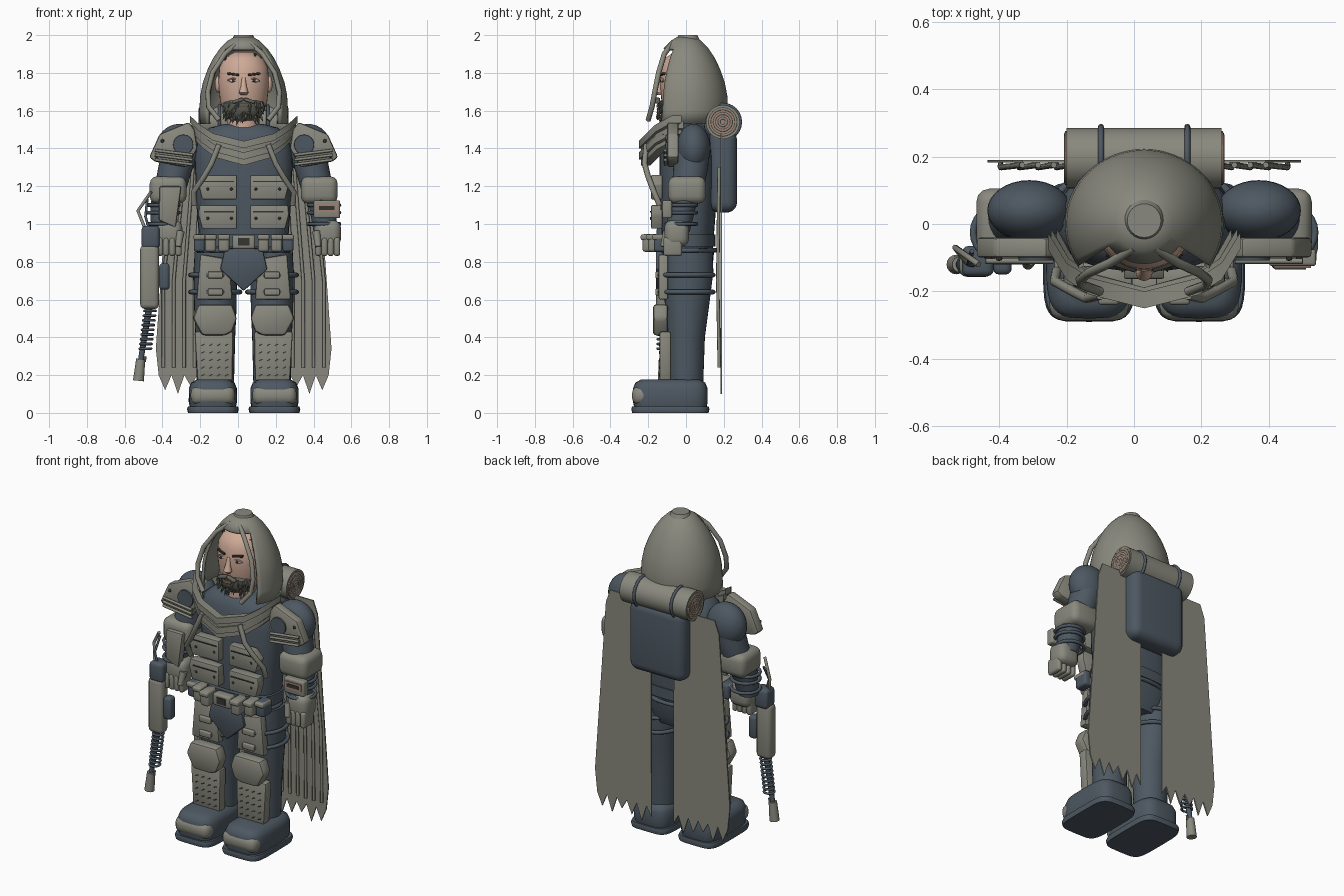
import bpy, bmesh, math, random
from mathutils import Vector

random.seed(4)
cube = bpy.data.objects.get("Cube")
if cube:
    bpy.data.objects.remove(cube, do_unlink=True)
MID = 0.03  # body centre line
SIDES = (("right", -1), ("left", 1))


def colour(name, *rgb):
    m = bpy.data.materials.new(name)
    m.use_nodes = True
    m.diffuse_color = (*rgb, 1)
    m.node_tree.nodes["Principled BSDF"].inputs["Base Color"].default_value = (*rgb, 1)
    return m


GREY = colour("drab grey", .25, .25, .21)
BLUE = colour("slate blue", .075, .098, .122)
SKIN = colour("skin", .62, .40, .31)
DARK = colour("charcoal", .035, .035, .032)
HAIR = colour("beard grey", .13, .13, .11)
WHITE = colour("eye white", .6, .58, .52)
RUST = colour("dusty brown", .36, .22, .17)


def make(name, bm, mat, angle=.6):
    bmesh.ops.recalc_face_normals(bm, faces=bm.faces[:])
    me = bpy.data.meshes.new(name)
    bm.to_mesh(me)
    bm.free()
    me.materials.append(mat)
    me.shade_smooth()
    me.set_sharp_from_angle(angle=angle)
    ob = bpy.data.objects.new(name, me)
    bpy.context.collection.objects.link(ob)
    return ob


def box(name, loc, size, mat, bevel=0, rot=(0, 0, 0), seg=3):
    bm = bmesh.new()
    bmesh.ops.create_cube(bm, size=1)
    bmesh.ops.scale(bm, vec=size, verts=bm.verts)
    if bevel:
        bmesh.ops.bevel(bm, geom=bm.edges[:], offset=bevel, segments=seg, profile=.5, affect='EDGES')
    ob = make(name, bm, mat)
    ob.location, ob.rotation_euler = loc, rot
    return ob


def ball(name, loc, size, mat, n=16):
    bm = bmesh.new()
    bmesh.ops.create_uvsphere(bm, u_segments=n, v_segments=n // 2, radius=1)
    bmesh.ops.scale(bm, vec=size, verts=bm.verts)
    ob = make(name, bm, mat, 1)
    ob.location = loc
    return ob


def rod(name, a, b, r1, r2, mat, n=16):
    a, b = Vector(a), Vector(b)
    bm = bmesh.new()
    bmesh.ops.create_cone(bm, cap_ends=True, segments=n, radius1=r1, radius2=r2, depth=(b - a).length)
    ob = make(name, bm, mat)
    ob.location = (a + b) / 2
    ob.rotation_euler = (b - a).to_track_quat('Z', 'Y').to_euler()
    return ob


def loft(name, rings, mat, power=1, n=32, skip=None):
    """Stacked oval rings (x, y, z, rx, ry)."""
    bm = bmesh.new()
    bend = lambda v: math.copysign(abs(v) ** power, v)
    rows = []
    for x, y, z, rx, ry in rings:
        turn = [math.tau * i / n for i in range(n)]
        rows.append([bm.verts.new((x + rx * bend(math.cos(t)), y + ry * bend(math.sin(t)), z)) for t in turn])
    for lo, hi in zip(rows, rows[1:]):
        for i in range(n):
            j = (i + 1) % n
            if not (skip and skip(i / n, hi[i].co.z)):
                bm.faces.new((lo[i], lo[j], hi[j], hi[i]))
    if not skip:
        bm.faces.new(rows[0])
    bm.faces.new(rows[-1])
    return make(name, bm, mat, .7)


def plate(name, pts, y, thick, mat, bevel=0):
    """Outline in x and z, front at y, extruded backwards."""
    bm = bmesh.new()
    f = bm.faces.new([bm.verts.new((x, y, z)) for x, z in pts])
    out = bmesh.ops.extrude_face_region(bm, geom=[f])
    verts = [g for g in out["geom"] if isinstance(g, bmesh.types.BMVert)]
    bmesh.ops.translate(bm, vec=(0, thick, 0), verts=verts)
    if bevel:
        bmesh.ops.bevel(bm, geom=bm.edges[:], offset=bevel, segments=2, profile=.5, affect='EDGES')
    return make(name, bm, mat, .5)


def ribbon(name, pts, h, t, mat):
    """Flat band with a rectangular section in y and z."""
    bm = bmesh.new()
    rows = [[bm.verts.new((x, y + a * t, z + b * h)) for a, b in ((-1, -1), (1, -1), (1, 1), (-1, 1))]
            for x, y, z in pts]
    for p, q in zip(rows, rows[1:]):
        for i in range(4):
            bm.faces.new((p[i], p[i - 1], q[i - 1], q[i]))
    bm.faces.new(rows[0])
    bm.faces.new(rows[-1])
    return make(name, bm, mat)


def tube(name, pts, r, mat, loop=False):
    cu = bpy.data.curves.new(name, 'CURVE')
    cu.dimensions, cu.bevel_depth, cu.bevel_resolution, cu.use_fill_caps = '3D', r, 2, True
    sp = cu.splines.new('POLY')
    sp.points.add(len(pts) - 1)
    for p, co in zip(sp.points, pts):
        p.co = (*co, 1)
    sp.use_cyclic_u, sp.use_smooth = loop, True
    cu.materials.append(mat)
    ob = bpy.data.objects.new(name, cu)
    bpy.context.collection.objects.link(ob)


def ring(name, c, ra, rb, r, mat, axis="z"):
    turn = [math.tau * i / 24 for i in range(24)]
    if axis == "z":
        pts = [(c[0] + ra * math.cos(t), c[1] + rb * math.sin(t), c[2]) for t in turn]
    else:
        pts = [(c[0], c[1] + ra * math.cos(t), c[2] + rb * math.sin(t)) for t in turn]
    tube(name, pts, r, mat, True)


# Torso, pelvis and neck
loft("torso", [(MID, .01, z, a, b) for z, a, b in ((.84, .23, .13), (1.1, .25, .15), (1.35, .26, .15),
     (1.46, .24, .14), (1.51, .18, .11), (1.53, .1, .08))], BLUE, .8)
loft("pelvis", [(MID, .01, z, a, b) for z, a, b in ((.7, .17, .1), (.76, .23, .13), (.87, .24, .14))], BLUE, .8)
loft("neck", [(MID, -.02, z, .085, .08) for z in (1.48, 1.58)], SKIN)
plate("front_flap", [(MID + x, z) for x, z in ((-.1, .87), (.1, .87), (.125, .76), (0, .645), (-.125, .76))],
      -.16, .04, BLUE, .008)

# Belt and pouches
loft("belt", [(MID, .0, z, .25, .155) for z in (.88, .945)], BLUE, .8)
ring("rear_strap", (MID, .01, .86), .24, .15, .012, BLUE)
box("buckle", (MID, -.18, .905), (.12, .06, .075), GREY, .012)
box("buckle_inset", (MID, -.21, .905), (.06, .008, .04), DARK)
for side, s in SIDES:
    for k, x in enumerate((.105, .175, .235)):
        y = -.185 + .03 * k
        box(side + "_pouch", (MID + s * x, y, .9), (.058, .09, .095), BLUE if k == 2 else GREY, .015)
        box(side + "_pouch_flap", (MID + s * x, y - .01, .93), (.062, .09, .03), GREY, .01)

# Hood with an open front, cap and free-standing rim
prof = ((1.53, .232), (1.6, .235), (1.68, .23), (1.75, .216), (1.82, .19), (1.88, .16), (1.93, .125), (1.97, .085), (1.99, .05))
hood = loft("hood", [(MID, -.01 if z < 1.6 else 0, z, r, r * .95) for z, r in prof], GREY, 1, 64,
            lambda turn, z: abs(turn + 1 / 128 - .75) < .155 and z < 1.94)
sol = hood.modifiers.new("thickness", 'SOLIDIFY')
sol.thickness, sol.offset = .018, -1
rod("hood_cap", (MID, .01, 1.975), (MID, .01, 2), .062, .05, GREY, 24)
for side, s in SIDES:
    rim = ((.03, -.07, 1.96), (.1, -.115, 1.9), (.165, -.145, 1.8), (.19, -.165, 1.7), (.185, -.18, 1.62), (.13, -.2, 1.55))
    tube(side + "_hood_rim", [(MID + s * x, y, z) for x, y, z in rim], .014, GREY)

# Head and face
loft("head", [(MID, -.02, z, r, r * .88) for z, r in ((1.54, .06), (1.58, .1), (1.65, .125), (1.75, .135),
     (1.83, .128), (1.88, .1), (1.91, .05))], SKIN)
loft("beard", [(MID, -.045, z, r, r * .9) for z, r in ((1.54, .05), (1.56, .085), (1.6, .11), (1.64, .113),
     (1.655, .1))], HAIR)
for i in range(50):
    t, z = random.uniform(-1.3, 1.3), random.uniform(1.55, 1.65)
    r = .065 + min(z - 1.54, .045)
    p = Vector((MID + r * math.sin(t), -.045 - r * .9 * math.cos(t), z))
    rod("beard_tuft", p, p + Vector((.012 * math.sin(t), -.015, -.028)), .008, .001, HAIR, 5)
box("mouth", (MID, -.15, 1.625), (.05, .012, .012), RUST, .003)
loft("nose", [(MID, y, z, a, b) for z, y, a, b in ((1.682, -.14, .016, .012), (1.695, -.145, .025, .024),
     (1.73, -.14, .015, .015), (1.775, -.13, .011, .01))], SKIN, 1, 12)
for side, s in SIDES:
    x = MID + s * .055
    box(side + "_moustache", (MID + s * .03, -.15, 1.653), (.06, .025, .018), HAIR, .006, (0, s * .3, 0))
    ball(side + "_eye", (x, -.122, 1.76), (.026, .012, .011), WHITE)
    ball(side + "_pupil", (x, -.132, 1.76), (.009, .005, .009), DARK, 8)
    tube(side + "_eyelid", [(x - .03, -.124, 1.76), (x, -.134, 1.773), (x + .03, -.12, 1.758)], .004, SKIN)
    box(side + "_eyebrow", (x, -.125, 1.793), (.065, .02, .012), DARK, .003, (0, s * -.12, s * .3))
    ball(side + "_ear", (MID + s * .135, -.01, 1.74), (.018, .03, .045), SKIN)
for i in range(12):
    x, z = random.choice((-.08, 0, .07)) + random.uniform(-.02, .02), random.uniform(1.83, 1.87)
    y = -.115 + abs(x) * .5
    rod("hair_lock", (MID + x, y + .02, z + .03), (MID + x * .9, y - .01, z - .02), .007, .002, DARK, 5)

# Layered scarf and hoses over the chest
half = ((.285, -.05, 1.52), (.23, -.14, 1.47), (.16, -.185, 1.425), (0, -.225, 1.385))
for k in range(4):
    pts = [(-x, y, z) for x, y, z in half] + [p for p in half[-2::-1]]
    ribbon("scarf_layer", [(MID + x * (1 - .03 * k), y + .012 * (k % 2), z + .035 - .03 * k) for x, y, z in pts],
           .019, .025, GREY)
for side, s in SIDES:
    hose = ((.13, -.21, 1.42), (.17, -.22, 1.32), (.21, -.2, 1.25), (.265, -.17, 1.17), (.26, -.14, 1.1))
    tube(side + "_hose", [(MID + s * x, y, z) for x, y, z in hose], .015, GREY)
    # Chest plates with rivets
    for top, low, inset in ((1.26, 1.13, .04), (1.1, .975, .0)):
        plate(side + "_chest_plate", [(MID + s * x, z) for x, z in ((.035, low), (.035, top), (.235 - inset, top),
              (.24, top - .05), (.22, low))], -.185, .06, GREY, .008)
        box(side + "_chest_seam", (MID + s * .13, -.186, top - .035), (.16, .008, .006), DARK)
        for x in (.065, .19):
            ball(side + "_rivet", (MID + s * x, -.186, low + .055), (.008, .006, .008), DARK, 8)

# Shoulders and arms
for side, s in SIDES:
    X = lambda d: MID + s * d
    ball(side + "_shoulder", (X(.34), .04, 1.4), (.125, .09, .13), BLUE, 32)
    outline = ((.26, 1.5), (.29, 1.54), (.445, 1.476), (.5, 1.354), (.47, 1.33), (.3, 1.3), (.245, 1.4))
    plate(side + "_shoulder_pad", [(X(x), z) for x, z in outline], -.1, .06, GREY, .012)
    rod(side + "_shoulder_disc", (X(.32), -.108, 1.42), (X(.32), -.09, 1.42), .052, .055, BLUE, 24)
    for k in range(3):
        tube(side + "_pad_rib", [(X(.27), -.11, 1.365 - .025 * k), (X(.47), -.11, 1.39 - .025 * k)], .008, GREY)
    for x, z in ((.43, 1.44), (.46, 1.36)):
        ball(side + "_pad_bolt", (X(x), -.102, z), (.01, .008, .01), DARK, 8)
    loft(side + "_arm", [(X(x), y, z, r, r) for x, y, z, r in ((.43, -.04, .96, .06), (.42, -.02, 1.1, .075),
         (.39, .01, 1.18, .085), (.36, .025, 1.3, .092), (.34, .035, 1.4, .09))], BLUE)
    box(side + "_elbow_guard", (X(.4), .005, 1.18), (.195, .2, .145), GREY, .04)
    for z in (1.0, 1.06, 1.1):
        ring(side + "_forearm_band", (X(.425), -.025, z), .082, .08, .01, BLUE)
    hx = .445 if s > 0 else .395
    box(side + "_palm", (X(hx), -.05, .95), (.14, .13, .14), GREY, .04)
    for k in range(4):
        box(side + "_finger", (X(hx - .05 + .033 * k), -.07, .88), (.034, .1, .1), GREY, .015)
    rod(side + "_thumb", (X(hx - .06), -.1, .96), (X(hx - .05), -.12, .88), .022, .016, GREY)
box("wrist_device", (MID + .44, -.1, 1.078), (.14, .05, .095), GREY, .01)
box("device_screen", (MID + .44, -.127, 1.085), (.11, .008, .045), RUST)
box("device_keys", (MID + .44, -.131, 1.085), (.08, .008, .02), DARK)
plate("right_bracer", [(MID - x, z) for x, z in ((.33, 1.2), (.445, 1.2), (.45, 1.02), (.36, .98))], -.12, .05, GREY, .01)

# Legs, armour and boots
for side, s in SIDES:
    X = lambda d: MID + s * d
    leg = X(.15)
    loft(side + "_leg", [(leg, y, z, a, b) for y, z, a, b in ((0, .12, .098, .09), (0, .4, .105, .1),
         (.005, .55, .112, .115), (.01, .75, .115, .135), (.01, .85, .11, .13))], BLUE)
    plate(side + "_shin_guard", [(X(x), z) for x, z in ((.06, .17), (.055, .43), (.26, .43), (.245, .17))],
          -.14, .06, GREY, .01)
    for row in range(5):
        for col in range(4):
            box(side + "_shin_slit", (X(.09 + .042 * col), -.141, .2 + .04 * row), (.02, .006, .006), DARK, 0, (0, -.5, 0))
    knee = ((.06, .43), (.035, .5), (.06, .575), (.24, .575), (.27, .5), (.22, .41), (.1, .41))
    plate(side + "_knee_guard", [(X(x), z) for x, z in knee], -.175, .08, GREY, .018)
    plate(side + "_thigh_guard", [(X(x), z) for x, z in ((.06, .6), (.07, .74), (.11, .82), (.23, .84), (.25, .6))],
          -.145, .05, GREY, .01)
    for z in (.64, .73):
        ring(side + "_thigh_strap", (leg, .0, z), .132, .145, .012, BLUE)
        box(side + "_strap_clip", (leg, -.15, z), (.08, .025, .035), GREY, .006)
    bx = X(.163)
    loft(side + "_sole", [(bx, -.083, z, a, a + .07) for z, a in ((0, .132), (.02, .137), (.035, .132))], BLUE, .4)
    loft(side + "_boot", [(bx, -.083, z, a, a + .07) for z, a in ((.03, .122), (.06, .128), (.13, .127), (.16, .115),
         (.177, .085))], BLUE, .5)
    box(side + "_toe_cap", (bx, -.218, .092), (.235, .136, .1), GREY, .04)

# Torn cape in two panels with fold ridges
for side, s in SIDES:
    X = lambda d: MID + s * d
    teeth = [(.45 - .034 * i, (.1 + .02 * (i % 3) if i % 2 else .2) + .0) for i in range(12)]
    plate(side + "_cape", [(X(x), z) for x, z in [(.08, 1.48), (.36, 1.48), (.39, 1.4), (.465, .34)] + teeth],
          .182, .008, GREY)
    for k in range(6):
        x = .15 + .055 * k
        tube(side + "_cape_fold", [(X(x * .85), .175, 1.3), (X(x), .168, .7), (X(x), .176, .24)], .009, GREY)

# Backpack and bedroll
box("backpack", (MID, .195, 1.28), (.38, .15, .44), BLUE, .055, seg=5)
rod("bedroll", (MID - .23, .195, 1.54), (MID + .23, .195, 1.54), .09, .09, GREY, 32)
for side, s in SIDES:
    end = MID + s * .23
    rod(side + "_roll_end", (end - s * .01, .195, 1.54), (end + s * .004, .195, 1.54), .08, .08, RUST, 24)
    for r in (.02, .045, .07):
        ring(side + "_roll_layer", (end, .195, 1.54), r, r, .008, GREY, "x")
    ring(side + "_roll_strap", (MID + s * .128, .195, 1.54), .093, .093, .009, BLUE, "x")

# Rifle hanging at the right hand
GY = -.12
box("rifle_receiver", (-.463, GY + .01, .93), (.095, .09, .12), BLUE, .02)
box("rifle_handguard", (-.468, GY, .72), (.1, .075, .34), GREY, .025)
box("rifle_magazine", (-.39, GY, .722), (.055, .06, .14), BLUE, .018)
rod("rifle_barrel", (-.47, GY, .56), (-.518, GY, .26), .018, .014, BLUE)
for k in range(9):
    ring("barrel_coil", (-.466 - .003 * k, GY, .54 - .025 * k), .03, .03, .007, BLUE)
rod("rifle_muzzle", (-.515, GY, .285), (-.527, GY, .17), .024, .029, GREY)
rod("rifle_sight", (-.495, GY, .27), (-.49, GY, .3), .008, .006, GREY, 8)
tube("rifle_sling", [(-.46, GY, 1.17), (-.53, GY + .05, 1.07), (-.49, GY, .97)], .009, GREY)
tube("rifle_sling_hook", [(-.48, GY + .04, 1.13), (-.49, GY, 1.04), (-.47, GY, .97)], .007, BLUE)
